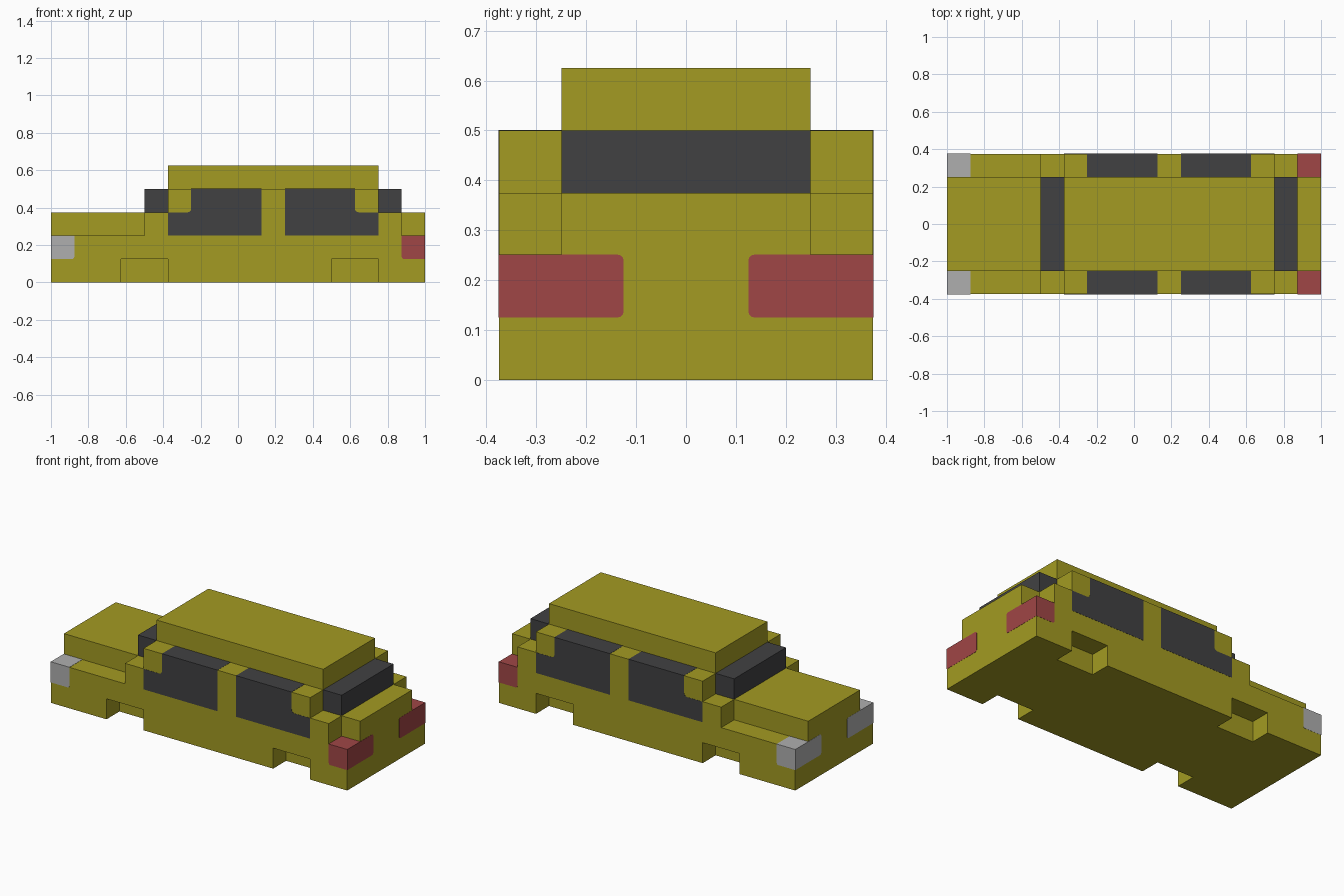
import bpy, bmesh, math

cube = bpy.data.objects.get("Cube")
if cube:
    bpy.data.objects.remove(cube, do_unlink=True)

U = 0.125      # one block
LIP = 0.001    # how far painted parts stand proud


def material(name, rgb):
    m = bpy.data.materials.new(name)
    m.use_nodes = True
    col = (*rgb, 1.0)
    m.diffuse_color = col
    bsdf = m.node_tree.nodes["Principled BSDF"]
    bsdf.inputs["Base Color"].default_value = col
    bsdf.inputs["Roughness"].default_value = 0.8
    return m


YELLOW = material("olive_yellow_paint", (0.366, 0.328, 0.016))
GLASS = material("dark_glass", (0.053, 0.053, 0.055))
SILVER = material("headlight_grey", (0.43, 0.43, 0.43))
RED = material("tail_light_red", (0.352, 0.061, 0.061))


def finish(name, bm, mat):
    bmesh.ops.recalc_face_normals(bm, faces=bm.faces)
    me = bpy.data.meshes.new(name)
    bm.to_mesh(me)
    bm.free()
    me.materials.append(mat)
    ob = bpy.data.objects.new(name, me)
    bpy.context.scene.collection.objects.link(ob)
    return ob


def prism(name, profile, y0, y1, mat):
    """Extrude an (x, z) outline along y."""
    bm = bmesh.new()
    face = bm.faces.new([bm.verts.new((x, y0, z)) for x, z in profile])
    out = bmesh.ops.extrude_face_region(bm, geom=[face])
    verts = [v for v in out["geom"] if isinstance(v, bmesh.types.BMVert)]
    bmesh.ops.translate(bm, verts=verts, vec=(0, y1 - y0, 0))
    return finish(name, bm, mat)


def blocks(points):
    return [(x * U, z * U) for x, z in points]


def rect(x0, x1, z0, z1):
    return blocks([(x0, z0), (x1, z0), (x1, z1), (x0, z1)])


# Centre of the body: bonnet, cabin with roof, boot
prism("body_centre", blocks([(-8, 0), (8, 0), (8, 3), (6, 3), (6, 5),
                             (-3, 5), (-3, 3), (-8, 3)]), -2 * U, 2 * U, YELLOW)

# Windscreen and rear window
prism("windscreen", rect(-4, -3, 3, 4), -2 * U, 2 * U, GLASS)
prism("rear_window", rect(6, 7, 3, 4), -2 * U, 2 * U, GLASS)

# Stepped body side with two wheel arches
SIDE = blocks([(-8, 0), (-5, 0), (-5, 1), (-3, 1), (-3, 0), (4, 0), (4, 1),
               (6, 1), (6, 0), (8, 0), (8, 2), (7, 2), (7, 3), (6, 3), (6, 4),
               (-3, 4), (-3, 3), (-4, 3), (-4, 2), (-8, 2)])


def window(outer, corner, inner):
    """L-shaped side window, rounded where it meets the pillar."""
    r = 0.02
    s = 1 if inner > corner else -1
    cx, cz = corner * U - s * r, 3 * U + r
    arc = [(cx + s * r * math.sin(a), cz - r * math.cos(a))
           for a in (math.radians(i * 22.5) for i in range(5))]
    top = 4 * U + LIP
    return ([(inner * U, 2 * U), (outer * U, 2 * U), (outer * U, 3 * U)] + arc
            + [(corner * U, top), (inner * U, top)])


def light(name, end, side, mat):
    """Corner lamp with softened inner edges."""
    x0, x1 = sorted((end * 7 * U, end * (8 * U + LIP)))
    y0, y1 = sorted((side * U, side * (3 * U + LIP)))
    lo, hi = (x0, y0, U), (x1, y1, 2 * U + LIP)
    bm = bmesh.new()
    bmesh.ops.create_cube(bm, size=1)
    for v in bm.verts:
        v.co = [hi[i] if v.co[i] > 0 else lo[i] for i in range(3)]
    soft = []
    for e in bm.edges:
        m = (e.verts[0].co + e.verts[1].co) / 2
        along_x = abs(e.verts[0].co.x - e.verts[1].co.x) > 0.01
        along_y = abs(e.verts[0].co.y - e.verts[1].co.y) > 0.01
        if along_x and abs(m.y - side * U) < 1e-4:
            soft.append(e)
        if along_y and abs(m.x - end * 7 * U) < 1e-4 and m.z < 1.5 * U:
            soft.append(e)
    bmesh.ops.bevel(bm, geom=soft, offset=0.012, segments=3, profile=0.5,
                    affect='EDGES')
    finish(name, bm, mat)


# Parts repeated on both long sides
for label, s in (("near", -1), ("far", 1)):
    inner, outer = s * 2 * U, s * 3 * U
    prism("body_side_" + label, SIDE, inner, outer, YELLOW)
    prism("front_door_window_" + label, window(-3, -2, 1), inner, outer + s * LIP, GLASS)
    prism("back_door_window_" + label, window(6, 5, 2), inner, outer + s * LIP, GLASS)
    light("headlight_" + label, -1, s, SILVER)
    light("tail_light_" + label, 1, s, RED)
